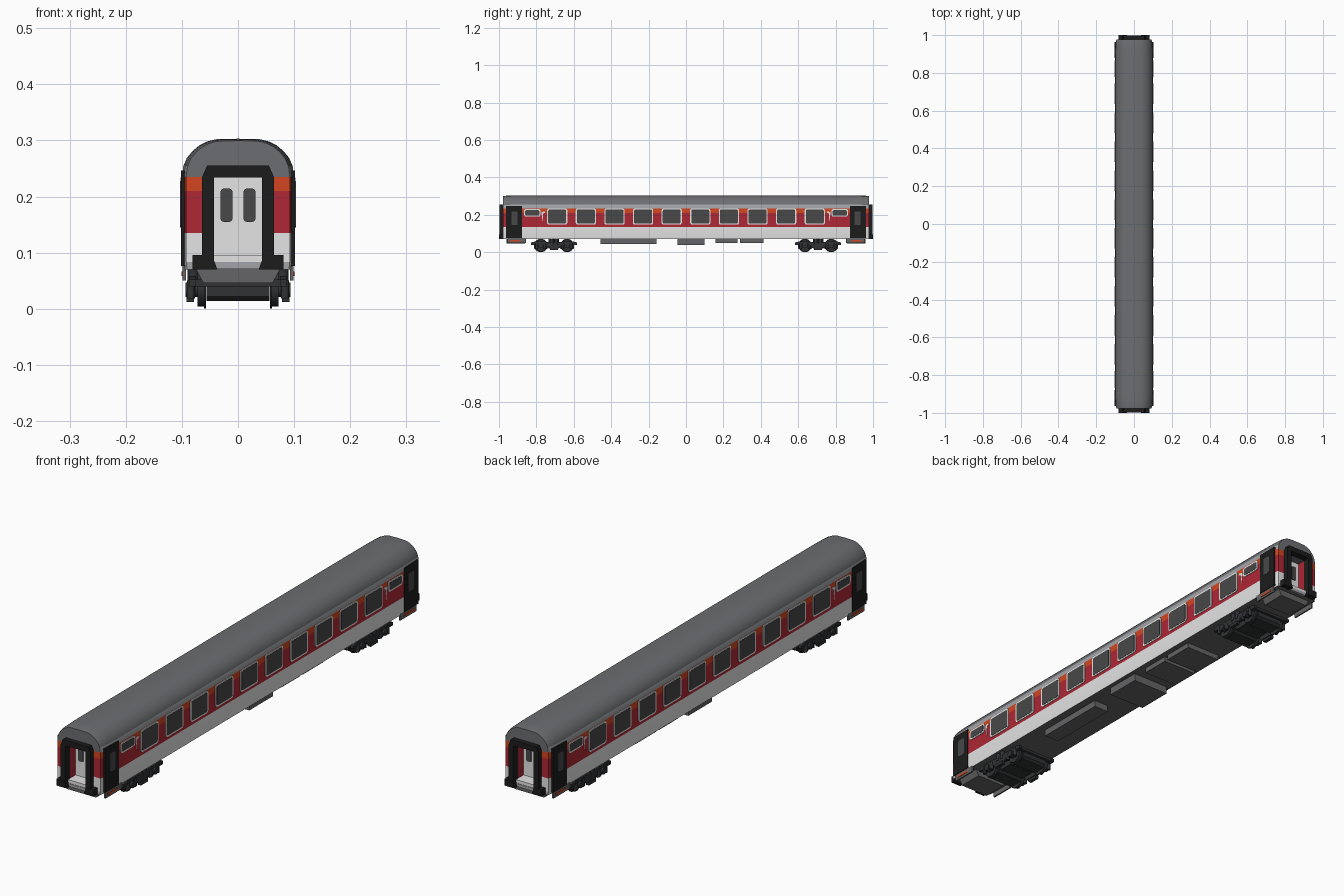
import bpy, bmesh, math

if "Cube" in bpy.data.objects:
    bpy.data.objects.remove(bpy.data.objects["Cube"])


def material(name, r, g, b):
    m = bpy.data.materials.new(name)
    m.use_nodes = True
    m.diffuse_color = (r, g, b, 1)
    bsdf = m.node_tree.nodes["Principled BSDF"]
    bsdf.inputs["Base Color"].default_value = (r, g, b, 1)
    bsdf.inputs["Roughness"].default_value = 0.7
    return m


WHITE = material("white paint", 0.78, 0.78, 0.78)
RED = material("red paint", 0.42, 0.02, 0.035)
ORANGE = material("orange paint", 0.65, 0.06, 0.015)
ROOF = material("roof grey", 0.15, 0.155, 0.165)
TRIM = material("light grey trim", 0.36, 0.37, 0.39)
BLACK = material("black rubber", 0.012, 0.012, 0.012)
GLASS = material("dark glass", 0.065, 0.065, 0.065)
FRAME = material("underframe grey", 0.13, 0.13, 0.135)
BOGIE = material("bogie dark grey", 0.03, 0.032, 0.034)


def finish(name, bm, mats):
    bmesh.ops.recalc_face_normals(bm, faces=bm.faces)
    mesh = bpy.data.meshes.new(name)
    bm.to_mesh(mesh)
    bm.free()
    for m in mats:
        mesh.materials.append(m)
    obj = bpy.data.objects.new(name, mesh)
    bpy.context.collection.objects.link(obj)
    bpy.ops.object.select_all(action='DESELECT')
    obj.select_set(True)
    bpy.context.view_layer.objects.active = obj
    bpy.ops.object.shade_smooth_by_angle(angle=math.radians(35))
    return obj


def part(name, mat, prisms):
    """Join prisms, each an outline pushed along one axis from a to b."""
    bm = bmesh.new()
    for pts, axis, a, b in prisms:
        place = {'x': lambda p, t: (t, p[0], p[1]),
                 'y': lambda p, t: (p[0], t, p[1]),
                 'z': lambda p, t: (p[0], p[1], t)}[axis]
        lo = [bm.verts.new(place(p, a)) for p in pts]
        hi = [bm.verts.new(place(p, b)) for p in pts]
        bm.faces.new(lo)
        bm.faces.new(hi[::-1])
        for i in range(len(pts)):
            j = (i + 1) % len(pts)
            bm.faces.new((lo[i], lo[j], hi[j], hi[i]))
    return finish(name, bm, [mat])


def rect(u0, u1, v0, v1, r=0.0):
    if r == 0:
        return [(u0, v0), (u1, v0), (u1, v1), (u0, v1)]
    corners = [(u1 - r, v1 - r), (u0 + r, v1 - r), (u0 + r, v0 + r), (u1 - r, v0 + r)]
    return [(cu + r * math.cos(math.radians(90 * k + s)), cv + r * math.sin(math.radians(90 * k + s)))
            for k, (cu, cv) in enumerate(corners) for s in (0, 30, 60, 90)]


def disc(u, v, r, n=24):
    return [(u + r * math.cos(2 * math.pi * i / n), v + r * math.sin(2 * math.pi * i / n)) for i in range(n)]


def box(x0, x1, y0, y1, z0, z1):
    return (rect(x0, x1, y0, y1), 'z', z0, z1)


def flip(pts, s):
    return [(s * u, v) for u, v in pts]


SIDES = (-1, 1)

# Body shell: lofted section, tapered ends, recessed end doorways
EAVE, DOOR_X, DOOR_Y = 0.235, 0.045, 0.935
half = [(0.098, 0.07), (0.1, 0.083), (0.1, 0.135), (0.1, 0.21), (0.1, EAVE), (0.0975, 0.254),
        (0.091, 0.269), (0.081, 0.281), (0.069, 0.291), (0.055, 0.298), (0.04, 0.302), (0, 0.303)]
ring = half + [(-x, z) for x, z in half[-2::-1]]
ends = [(0.978, 0.925, 0.95), (0.965, 0.955, 0.985), (0.93, 0.98, 1), (0.88, 1, 1)]
stations = [(-y, w, h) for y, w, h in ends] + ends[::-1]
mats = [WHITE, RED, ORANGE, TRIM, ROOF, FRAME]


def band(z):
    return sum(z > limit for limit in (0.135, 0.21, EAVE, 0.255))


bm = bmesh.new()
loops = []
for y, w, h in stations:
    loops.append([bm.verts.new((x * w, y, z if z <= EAVE else EAVE + (z - EAVE) * h)) for x, z in ring])
n = len(ring)
for a, b in zip(loops, loops[1:]):
    for i in range(n):
        j = (i + 1) % n
        f = bm.faces.new((a[i], a[j], b[j], b[i]))
        f.material_index = 5 if j == 0 else band(f.calc_center_median().z)
for loop, s in ((loops[0], -1), (loops[-1], 1)):
    jambs = []
    for side in SIDES:
        outer = loop[:5] if side > 0 else loop[-1:-6:-1]
        inner = [bm.verts.new((side * DOOR_X, v.co.y, v.co.z)) for v in outer]
        back = [bm.verts.new((side * DOOR_X, s * DOOR_Y, v.co.z)) for v in outer]
        for i in range(4):
            f = bm.faces.new((outer[i], outer[i + 1], inner[i + 1], inner[i]))
            f.material_index = 3 if i == 0 else band(f.calc_center_median().z)
            f = bm.faces.new((inner[i], inner[i + 1], back[i + 1], back[i]))
            f.material_index = 1
        jambs.append((inner, back))
    (li, lb), (ri, rb) = jambs
    bm.faces.new(loop[4:n - 4] + [li[4], ri[4]]).material_index = 4
    bm.faces.new((li[4], ri[4], rb[4], lb[4])).material_index = 4
    bm.faces.new(lb + rb[::-1]).material_index = 0
finish("body_shell", bm, mats)

# Side windows: ten large panes and a small one near each end, on both sides
panes = [(0.153 * (i - 4.5), 0.054, 0.147, 0.234) for i in range(10)]
panes += [(s * 0.822, 0.044, 0.19, 0.231) for s in SIDES]
frames, glass, bars, stripes = [], [], [], []
for sx in SIDES:
    for y, w, z0, z1 in panes:
        frames.append((rect(y - w, y + w, z0, z1, 0.01), 'x', sx * 0.098, sx * 0.1025))
        glass.append((rect(y - w + 0.006, y + w - 0.006, z0 + 0.006, z1 - 0.006, 0.007), 'x', sx * 0.099, sx * 0.1035))
    for sy in SIDES:
        stripes.append((flip([(0.766, 0.165), (0.774, 0.215), (0.752, 0.219), (0.754, 0.211), (0.764, 0.207)], sy),
                        'x', sx * 0.099, sx * 0.1015))
part("window_frames", WHITE, frames)
part("window_glass", GLASS, glass)
part("painted_side_stripes", WHITE, stripes)

# Entrance doors with panes, and step skirts with an orange strip
doors, door_glass, skirts, strips = [], [], [], []
for sx in SIDES:
    for sy in SIDES:
        doors.append((flip(rect(0.878, 0.963, 0.076, 0.246), sy), 'x', sx * 0.085, sx * 0.102))
        door_glass.append((flip(rect(0.9, 0.934, 0.145, 0.218, 0.006), sy), 'x', sx * 0.1, sx * 0.103))
        skirts.append((flip(rect(0.855, 0.955, 0.05, 0.076), sy), 'x', sx * 0.093, sx * 0.099))
        strips.append((flip(rect(0.885, 0.942, 0.058, 0.066), sy), 'x', sx * 0.098, sx * 0.101))
part("entrance_doors", BLACK, doors)
part("entrance_door_glass", GLASS, door_glass)
part("step_skirts", FRAME, skirts)
part("step_strips", ORANGE, strips)

# Gangways: rubber surround with feet, threshold and glazed inner door
arch = [(0.064, 0.075), (0.064, 0.235), (0.055, 0.255)]
arch += [(-x, z) for x, z in arch[::-1]]
arch += [(-0.043, 0.075), (-0.043, 0.234), (0.043, 0.234), (0.043, 0.075)]
foot = [(0.037, 0.07), (0.081, 0.07), (0.081, 0.096), (0.046, 0.096)]
surround, sills, lower, inner_glass, beams = [], [], [], [], []
for s in SIDES:
    surround.append((arch, 'y', s * 0.97, s * 0.998))
    for sx in SIDES:
        surround.append((flip(foot, sx), 'y', s * 0.972, s))
        inner_glass.append((flip(rect(0.01, 0.031, 0.155, 0.214, 0.005), sx), 'y', s * 0.93, s * 0.938))
    sills.append((rect(-0.0445, 0.0445, 0.083, 0.096), 'y', s * 0.93, s * 0.982))
    lower.append((rect(-0.05, 0.05, 0.071, 0.083), 'y', s * 0.93, s * 0.984))
    beams.append(([(-0.062, 0.046), (0.062, 0.046), (0.075, 0.071), (-0.075, 0.071)], 'y', s * 0.86, s * 0.96))
part("gangway_surrounds", BLACK, surround)
part("gangway_sills", WHITE, sills)
part("gangway_lower_plates", TRIM, lower)
part("inner_door_glass", GLASS, inner_glass)
part("end_beams", FRAME, beams)

# Equipment boxes under the floor
part("underfloor_boxes", FRAME, [
    box(0, 0.065, -0.457, -0.158, 0.044, 0.071), box(-0.08, 0.08, -0.045, 0.1, 0.04, 0.071),
    box(-0.075, 0.075, 0.158, 0.275, 0.05, 0.071), box(-0.075, 0.075, 0.29, 0.415, 0.05, 0.071)])

# Bogies: centre blocks, wheels with flanges, side frames, springs, axle boxes
arm = [(0, 0.022), (0.03, 0.022), (0.045, 0.04), (0.122, 0.04), (0.122, 0.052), (0.1, 0.058), (0.04, 0.056), (0, 0.05)]
arm += [(-u, v) for u, v in arm[-2:0:-1]]
for s, label in ((-1, "front"), (1, "rear")):
    c = s * 0.706
    blocks = [box(-0.054, 0.054, c - 0.028, c + 0.028, 0.02, 0.071)]
    wheels, frame, details = [], [], []
    for k in SIDES:
        a = c + k * 0.07
        blocks.append(([(a + u, v) for u, v in ((-0.038, 0.022), (-0.028, 0.014), (0.028, 0.014),
                                                (0.038, 0.022), (0.038, 0.05), (-0.038, 0.05))], 'x', -0.056, 0.056))
        blocks.append(box(-0.075, 0.075, c + k * 0.112 - 0.006, c + k * 0.112 + 0.006, 0.04, 0.052))
        for sx in SIDES:
            wheels.append((disc(a, 0.036, 0.032), 'x', sx * 0.06, sx * 0.072))
            wheels.append((disc(a, 0.036, 0.036), 'x', sx * 0.057, sx * 0.061))
            details.append((disc(a, 0.034, 0.013, 12), 'x', sx * 0.072, sx * 0.094))
            details.append(box(sx * 0.076, sx * 0.09, a - 0.024, a + 0.024, 0.027, 0.034))
            for d in (-0.022, 0.022):
                details.append((disc(sx * 0.084, a + d, 0.007, 12), 'z', 0.018, 0.05))
    for sx in SIDES:
        frame.append(([(c + u, v) for u, v in arm], 'x', sx * 0.075, sx * 0.087))
        details.append(box(sx * 0.078, sx * 0.092, c - 0.022, c + 0.022, 0.012, 0.024))
        for d in (-0.012, 0.012):
            details.append((disc(sx * 0.08, c + d, 0.01, 12), 'z', 0.04, 0.071))
    part(label + "_bogie_blocks", BOGIE, blocks)
    part(label + "_bogie_wheels", BOGIE, wheels)
    part(label + "_bogie_side_frames", BOGIE, frame)
    part(label + "_bogie_axle_boxes_and_springs", BOGIE, details)
